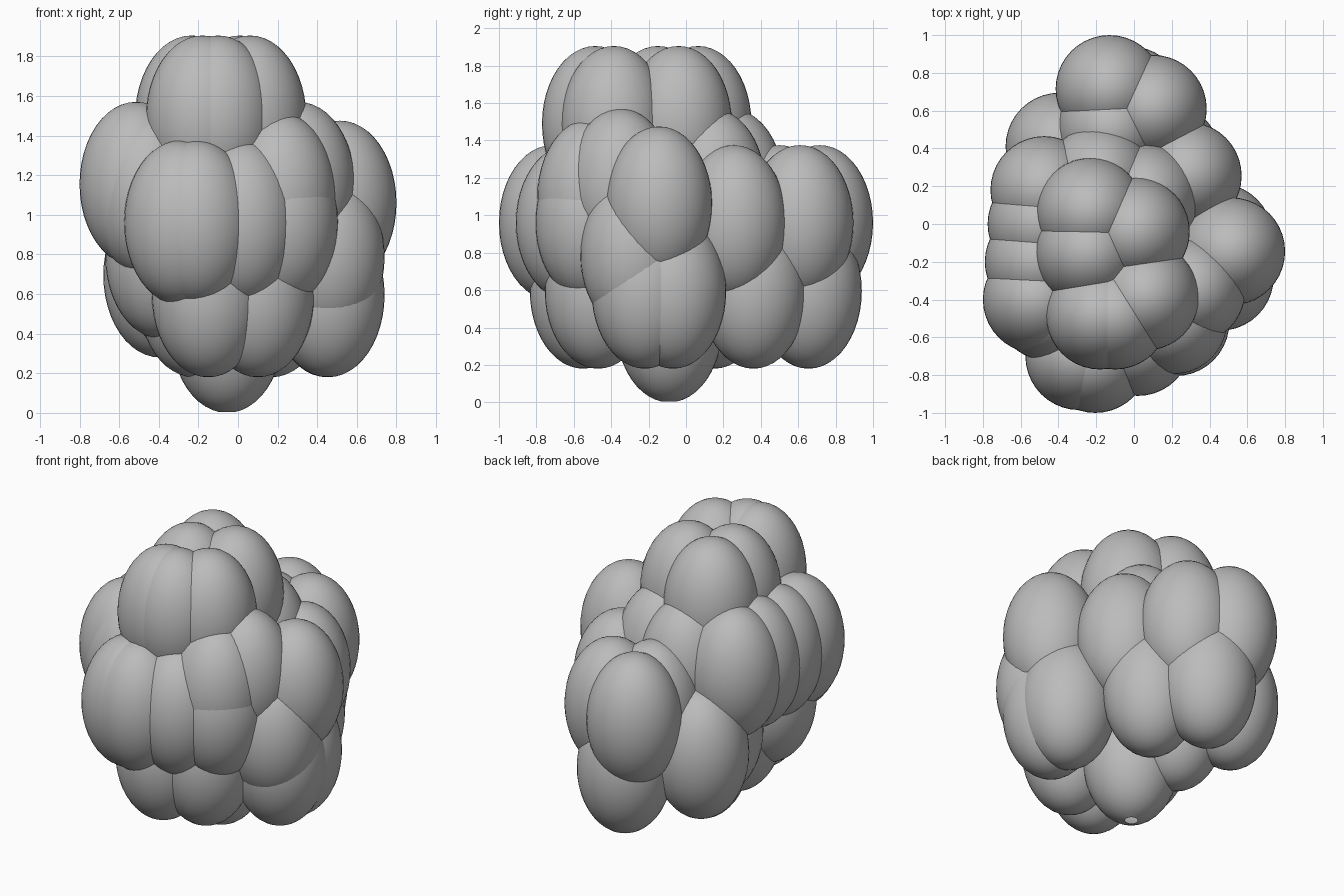
import bpy
import bmesh
from mathutils import Matrix, Vector

RADIUS = 0.285   # horizontal radius shared by every lobe
HALF_HEIGHT = 0.415

old_cube = bpy.data.objects.get("Cube")
if old_cube:
    bpy.data.objects.remove(old_cube, do_unlink=True)


def make_material(name, colour):
    mat = bpy.data.materials.new(name)
    mat.use_nodes = True
    mat.diffuse_color = colour
    mat.node_tree.nodes["Principled BSDF"].inputs["Base Color"].default_value = colour
    return mat


def make_lobes(name, height, centres, material, open_base=False):
    """One mesh of equal upright ellipsoids centred at the given height."""
    bm = bmesh.new()
    size = Matrix.Diagonal((RADIUS, RADIUS, HALF_HEIGHT, 1))
    for x, y in centres:
        place = Matrix.Translation(Vector((x, y, height)))
        bmesh.ops.create_uvsphere(bm, u_segments=40, v_segments=24,
                                  radius=1, matrix=place @ size)
    if open_base:
        # Small round opening underneath
        bm.verts.ensure_lookup_table()
        pole = min(bm.verts, key=lambda v: v.co.z)
        bmesh.ops.delete(bm, geom=[pole], context="VERTS")
    for face in bm.faces:
        face.smooth = True
    mesh = bpy.data.meshes.new(name)
    bm.to_mesh(mesh)
    bm.free()
    mesh.materials.append(material)
    obj = bpy.data.objects.new(name, mesh)
    bpy.context.collection.objects.link(obj)
    return obj


grey = make_material("plain grey", (0.5, 0.5, 0.5, 1))

# Crown
make_lobes("crown_lobes", 1.49, [
    (-0.18, -0.485), (-0.1, -0.485), (0.06, -0.385), (0.01, -0.04),
    (-0.235, -0.15), (-0.23, 0.065)], grey)

# Shoulders: a row down one flank, then the back and the other flank
make_lobes("shoulder_row", 1.155, [
    (-0.515, -0.4), (-0.505, -0.2), (-0.49, 0), (-0.475, 0.18)], grey)
make_lobes("shoulder_lobes", 1.155, [
    (-0.18, 0.24), (0.06, 0.14), (0.305, -0.35)], grey)
make_lobes("side_lobe", 1.06, [(0.515, -0.145)], grey)
make_lobes("front_shoulder_lobes", 1.1, [(0.21, -0.51), (-0.45, -0.44)], grey)

# Middle belt
make_lobes("front_belt_lobes", 0.96, [
    (-0.29, -0.7), (-0.205, -0.715), (0.02, -0.625), (0.22, -0.52)], grey)
make_lobes("back_belt_lobes", 0.96, [
    (-0.13, 0.715), (0.1, 0.61), (-0.12, 0.5), (0.285, 0.255)], grey)

# Lower flanks
make_lobes("low_front_flank_lobes", 0.79, [
    (-0.385, -0.3), (0.455, -0.28)], grey)
make_lobes("low_back_flank_lobes", 0.695, [
    (-0.395, 0.41), (-0.28, 0.1)], grey)

# Skirt
make_lobes("skirt_lobes", 0.595, [
    (-0.15, -0.55), (0.1, -0.47), (0.455, -0.22), (0.45, -0.07),
    (0.17, 0.36), (-0.02, 0.655), (-0.22, -0.2), (-0.2, 0.15)], grey)

# Base
make_lobes("base_lobe", 0.415, [(-0.055, -0.09)], grey, open_base=True)
